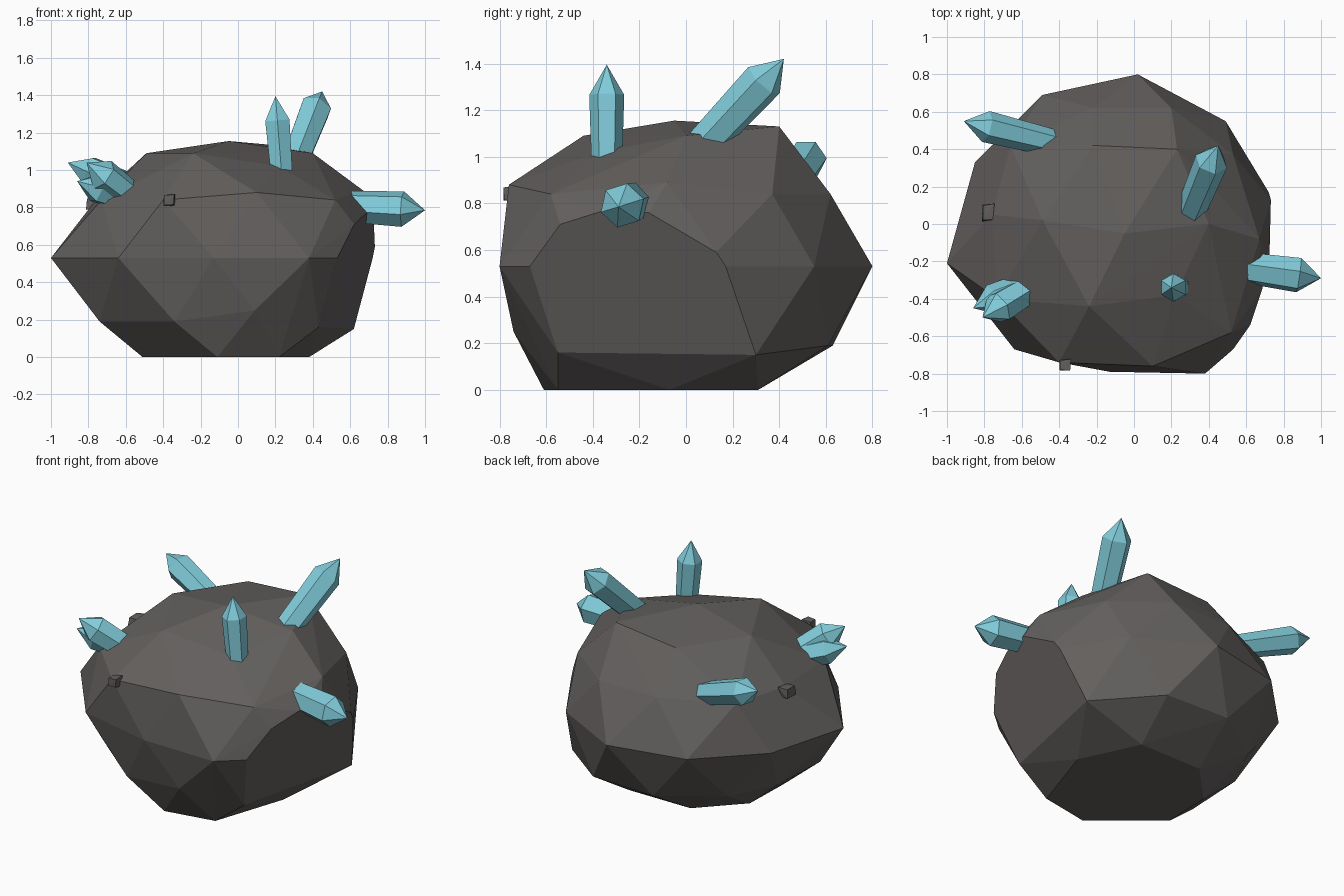
import bpy
import bmesh
import random
from math import cos, sin, tau
from mathutils import Vector

default_cube = bpy.data.objects.get("Cube")
if default_cube:
    bpy.data.objects.remove(default_cube, do_unlink=True)


def make_material(name, red, green, blue):
    colour = (red, green, blue, 1)
    material = bpy.data.materials.new(name)
    material.use_nodes = True
    material.diffuse_color = colour
    for node in material.node_tree.nodes:
        if node.type == "BSDF_PRINCIPLED":
            node.inputs["Base Color"].default_value = colour
            node.inputs["Roughness"].default_value = 0.8
    return material


stone = make_material("warm dark grey stone", 0.125, 0.117, 0.112)
crystal_blue = make_material("pale blue crystal", 0.22, 0.61, 0.71)


def add_object(name, bm, material):
    bmesh.ops.recalc_face_normals(bm, faces=bm.faces)
    mesh = bpy.data.meshes.new(name)
    bm.to_mesh(mesh)
    bm.free()
    mesh.materials.append(material)
    obj = bpy.data.objects.new(name, mesh)
    bpy.context.collection.objects.link(obj)
    return obj


def hull(name, points, material):
    """Faceted convex stone wrapped around a set of points."""
    bm = bmesh.new()
    for point in points:
        bm.verts.new(point)
    result = bmesh.ops.convex_hull(bm, input=bm.verts)
    loose = {v for v in result["geom_interior"] if isinstance(v, bmesh.types.BMVert)}
    loose.update(v for v in bm.verts if not v.link_faces)
    bmesh.ops.delete(bm, geom=list(loose), context="VERTS")
    bmesh.ops.dissolve_limit(bm, angle_limit=0.01, verts=bm.verts, edges=bm.edges)
    return add_object(name, bm, material)


def at_height(z, outline):
    return [Vector((x, y, z)) for x, y in outline]


def on_cut(outline):
    """Points of the broken flat side, given as y and z on its plane."""
    return [Vector((0.5 + 0.226 * y + 0.343 * z, y, z)) for y, z in outline]


# Boulder, from the ground up
foot = at_height(0, [(-.51, -.28), (-.11, -.61), (.22, -.55), (.38, -.07),
                     (.2, .31), (-.25, .31), (-.5, .05)])
lower = at_height(0.19, [(-.74, -.34), (-.34, -.67), (-.72, .08),
                         (-.57, .38), (-.2, .63), (.25, .61)])
lower.append(Vector((.09, -.74, .25)))
middle = at_height(0.53, [(.02, .8), (.49, .55), (.38, -.8), (-.13, -.79),
                          (-.64, -.67), (-1, -.21), (-.85, .33), (-.49, .69)])
upper = at_height(0.84, [(-.4, -.74), (.52, -.58), (-.73, -.4), (-.76, .05),
                         (-.66, .42), (-.22, .62), (.2, .62), (.53, .37)])
upper += [Vector((.1, -.76, .88)), Vector((.67, -.08, .89))]
crown = at_height(1.09, [(-.24, -.44), (-.49, .02), (-.22, .42), (.4, 0)])
crown += [Vector((.23, .4, 1.13)), Vector((.22, -.38, 1.02)),
          Vector((-.05, -.05, 1.155))]
flat_side = on_cut([(-.67, .53), (-.54, .71), (-.35, .77), (-.16, .76),
                    (-.03, .68), (.13, .59), (.17, .53), (.3, .15),
                    (-.13, .2), (-.55, .16)])
hull("boulder", foot + lower + middle + upper + crown + flat_side, stone)


# Six-sided crystals with pointed tips
def crystal(name, base, tip, radius, point=0.12, turn=0.0):
    base, tip = Vector(base), Vector(tip)
    axis = tip - base
    rotation = axis.to_track_quat("Z", "Y")
    bm = bmesh.new()
    rings = []
    for height, size in ((0, radius * 0.85), (axis.length - point, radius)):
        ring = []
        for i in range(6):
            a = tau * i / 6 + turn
            offset = Vector((size * cos(a), size * sin(a), height))
            ring.append(bm.verts.new(base + rotation @ offset))
        rings.append(ring)
    bottom, shoulder = rings
    peak = bm.verts.new(tip)
    bm.faces.new(bottom)
    for i in range(6):
        j = (i + 1) % 6
        bm.faces.new((bottom[i], bottom[j], shoulder[j], shoulder[i]))
        bm.faces.new((shoulder[i], shoulder[j], peak))
    return add_object(name, bm, crystal_blue)


crystal("crown_crystal_front", (.24, -.34, .9), (.2, -.34, 1.395), .075, .13)
crystal("crown_crystal_back", (.27, -.01, .96), (.45, .42, 1.42), .09, .13)
crystal("left_side_crystal", (.5, -.22, .81), (1, -.29, .785), .097, .12, .3)
crystal("right_back_crystal", (-.42, .43, .85), (-.91, .55, 1.04), .085, .13)
crystal("right_front_crystal_low", (-.5, -.3, .82), (-.86, -.45, .94), .085, .12)
crystal("right_front_crystal_high", (-.5, -.31, .8), (-.81, -.5, 1.04), .09, .12, .4)

# Loose pebbles stuck to the boulder
random.seed(4)


def pebble(name, centre, size):
    points = []
    for sx in (-1, 1):
        for sy in (-1, 1):
            for sz in (-1, 1):
                corner = Vector((sx * size[0], sy * size[1], sz * size[2]))
                points.append(Vector(centre) + corner * random.uniform(0.7, 1))
    hull(name, points, stone)


pebble("front_pebble", (-.37, -.755, .84), (.035, .035, .035))
pebble("side_pebble", (-.78, .06, .82), (.035, .05, .035))
